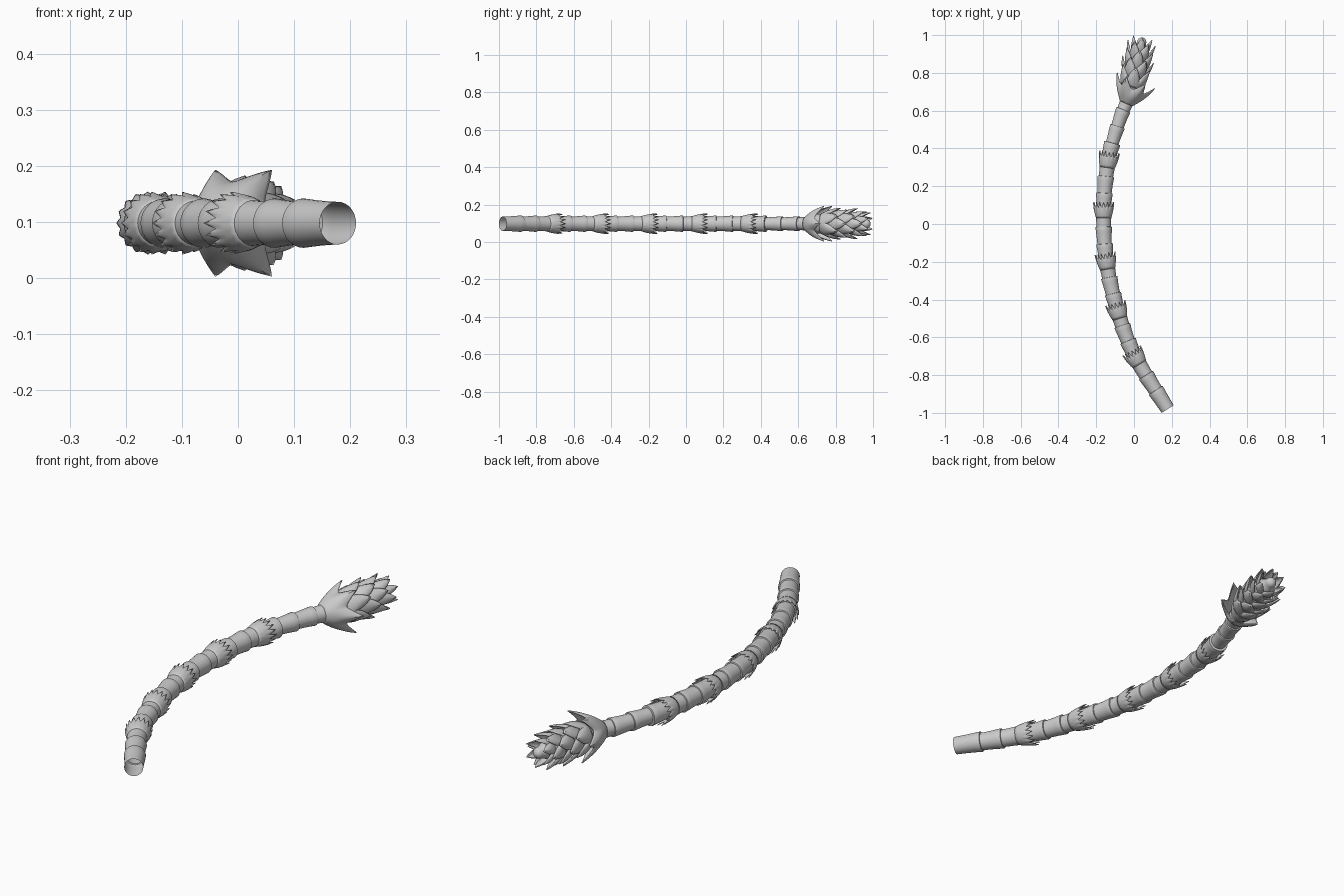
import bpy, bmesh, math
from mathutils import Vector

if "Cube" in bpy.data.objects:
    bpy.data.objects.remove(bpy.data.objects["Cube"])

# Centre line of the plant, x as a function of y
PATH = [(-0.98, 0.178), (-0.69, 0.0), (-0.447, -0.09), (-0.188, -0.147),
        (0.087, -0.16), (0.352, -0.133), (0.563, -0.072), (0.68, -0.026), (1.0, 0.05)]
HEIGHT = 0.098

grey = bpy.data.materials.new("grey")
grey.diffuse_color = (0.6, 0.6, 0.6, 1)
grey.use_nodes = True
grey.node_tree.nodes["Principled BSDF"].inputs["Base Color"].default_value = grey.diffuse_color


def slope(i):
    a, b = PATH[max(i - 1, 0)], PATH[min(i + 1, len(PATH) - 1)]
    return (b[1] - a[1]) / (b[0] - a[0])


def centre(y):
    i = 0
    while i < len(PATH) - 2 and y > PATH[i + 1][0]:
        i += 1
    (ya, xa), (yb, xb) = PATH[i], PATH[i + 1]
    d = yb - ya
    t = (y - ya) / d
    x = (xa * (2 * t**3 - 3 * t**2 + 1) + d * slope(i) * (t**3 - 2 * t**2 + t)
         + xb * (3 * t**2 - 2 * t**3) + d * slope(i + 1) * (t**3 - t**2))
    return Vector((x, y, HEIGHT))


def on_ring(y, r, angle, ahead=0.0):
    """Point at radius r around the centre line, pushed ahead along it."""
    tangent = (centre(y + 0.01) - centre(y - 0.01)).normalized()
    side = Vector((tangent.y, -tangent.x, 0))
    return (centre(y) + tangent * ahead
            + (side * math.cos(angle) + Vector((0, 0, 1)) * math.sin(angle)) * r)


def skin(name, rows, thickness=0.0, cap=False):
    """Join closed rings of points into a smooth-shaded surface."""
    bm = bmesh.new()
    rings = [[bm.verts.new(p) for p in row] for row in rows]
    n = len(rings[0])
    for a, b in zip(rings, rings[1:]):
        for j in range(n):
            k = (j + 1) % n
            bm.faces.new((a[j], a[k], b[k], b[j]))
    if cap:
        bm.faces.new(rings[-1])
    bmesh.ops.recalc_face_normals(bm, faces=bm.faces)
    mesh = bpy.data.meshes.new(name)
    bm.to_mesh(mesh)
    bm.free()
    mesh.materials.append(grey)
    ob = bpy.data.objects.new(name, mesh)
    bpy.context.collection.objects.link(ob)
    if thickness:
        mod = ob.modifiers.new("thickness", 'SOLIDIFY')
        mod.thickness = thickness
        mod.offset = -1
    bpy.ops.object.select_all(action='DESELECT')
    ob.select_set(True)
    bpy.context.view_layer.objects.active = ob
    bpy.ops.object.shade_smooth_by_angle(angle=math.radians(35))
    return ob


def lathe(name, profile, sides=32, cap=False):
    rows = [[on_ring(y, r, 2 * math.pi * j / sides) for j in range(sides)] for y, r in profile]
    return skin(name, rows, cap=cap)


def crown(name, y0, teeth, valley, tip, r0, bulge=0.0, turn=0.0, power=1.0,
          per_tooth=8, steps=8, thickness=0.004):
    """Toothed cup; valley and tip are (length, radius) of its rim."""
    rows = []
    n = teeth * per_tooth
    for s in range(steps + 1):
        t = s / steps
        row = []
        for j in range(n):
            phase = (j % per_tooth) / per_tooth
            w = abs(1 - 2 * phase) ** power
            length = valley[0] + (tip[0] - valley[0]) * w
            rim = valley[1] + (tip[1] - valley[1]) * w
            r = r0 + (rim - r0) * t + bulge * math.sin(math.pi * t)
            row.append(on_ring(y0, r, 2 * math.pi * j / n + turn, length * t))
        rows.append(row)
    return skin(name, rows, thickness)


# Jointed hollow stem: every joint widens forwards and ends in a small lip
joints = [-0.98, -0.88, -0.80]
collars = [-0.70, -0.455, -0.195, 0.075, 0.342]
for a, b in zip(collars, collars[1:] + [0.605]):
    joints += [a + (b - a) * k / 3 for k in range(3)]
joints += [0.605, 0.67]
profile = []
for a, b in zip(joints, joints[1:]):
    base = 0.038 if a < 0.4 else 0.034
    for k in range(5):
        t = k / 4
        profile.append((a + (b - 0.004 - a) * t, base + 0.006 * t ** 1.5))
    profile.append((b - 0.001, base + 0.005))
lathe("stem", profile)

# Toothed collars around every third joint
for i, y in enumerate(collars):
    crown(f"collar_{i + 1}", y - 0.045, 16, (0.055, 0.050), (0.086, 0.056), 0.040,
          bulge=0.003, per_tooth=4, steps=5, thickness=0.003)

# Core of the head with its rounded end
core = [(0.66, 0.034), (0.70, 0.052), (0.78, 0.055), (0.86, 0.052), (0.92, 0.042), (0.95, 0.027)]
for k in range(7):
    a = math.radians(90 * k / 6.2)
    core.append((0.963 + 0.024 * math.sin(a), 0.024 * math.cos(a)))
lathe("head_core", core, 24, cap=True)

# Six-pointed flaring cup below the head
crown("head_cup", 0.635, 6, (0.085, 0.074), (0.135, 0.110), 0.034, bulge=0.010,
      power=1.6, per_tooth=12, steps=10)

# Staggered rows of pointed scales: start, length, tip radius, valley radius, base radius
scales = [(0.725, 0.105, 0.085, 0.062, 0.055), (0.770, 0.105, 0.086, 0.062, 0.054),
          (0.815, 0.105, 0.083, 0.059, 0.052), (0.860, 0.100, 0.076, 0.053, 0.047),
          (0.900, 0.088, 0.060, 0.042, 0.038)]
for i, (y, length, tip, valley, base) in enumerate(scales):
    crown(f"scale_row_{i + 1}", y, 6, (length * 0.45, valley), (length, tip), base,
          bulge=0.007, turn=math.pi / 6 * ((i + 1) % 2), power=0.8, per_tooth=10)
